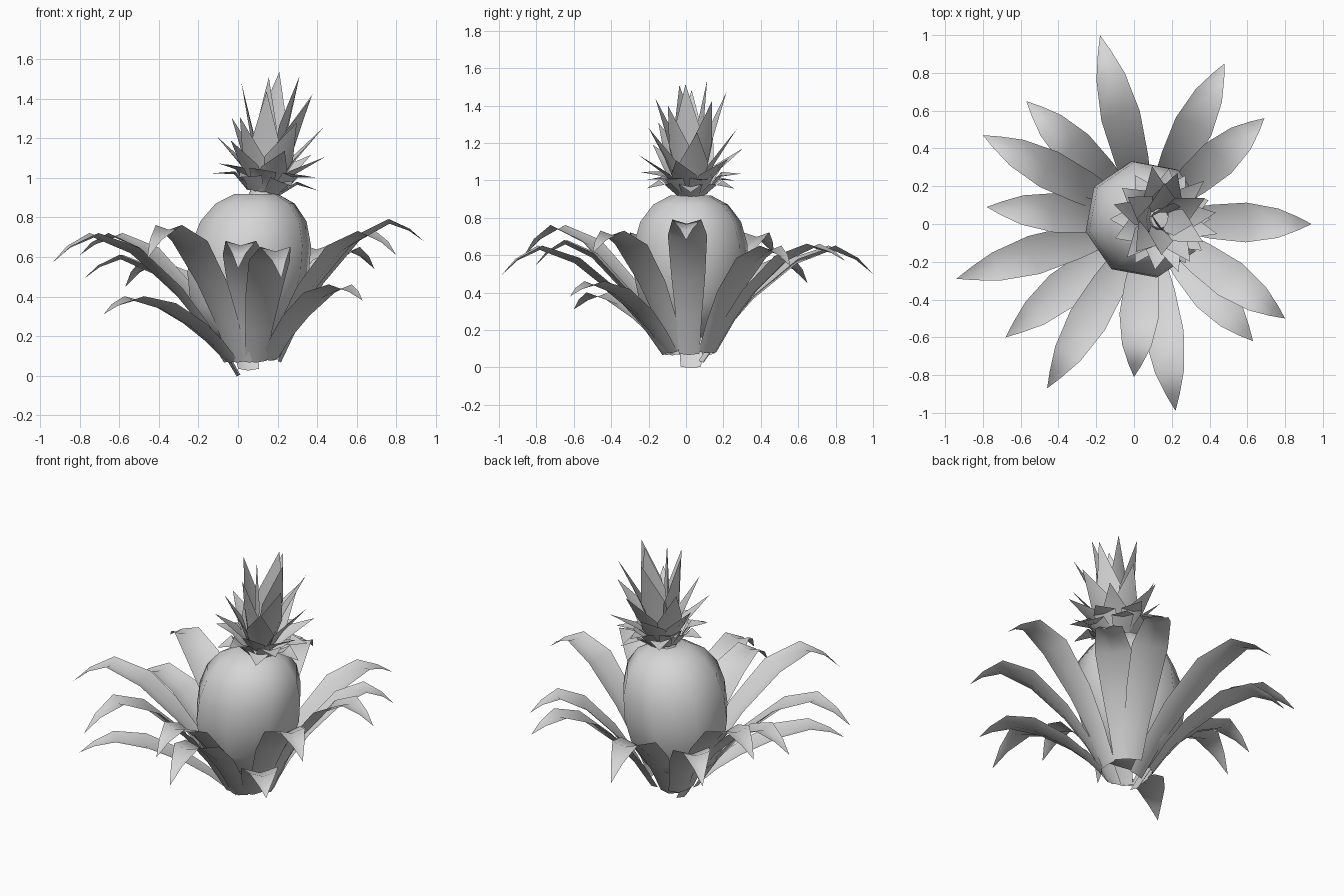
import bpy, bmesh, math
from mathutils import Vector, Matrix

cube = bpy.data.objects.get("Cube")
if cube:
    bpy.data.objects.remove(cube)

SHADE = (0.67, 0.67, 0.67, 1)
grey = bpy.data.materials.new("plain grey")
grey.use_nodes = True
grey.diffuse_color = SHADE
grey.node_tree.nodes["Principled BSDF"].inputs["Base Color"].default_value = SHADE


def finish(name, bm, sharp=50):
    mesh = bpy.data.meshes.new(name)
    bm.to_mesh(mesh)
    bm.free()
    mesh.materials.append(grey)
    obj = bpy.data.objects.new(name, mesh)
    bpy.context.collection.objects.link(obj)
    bpy.ops.object.select_all(action='DESELECT')
    obj.select_set(True)
    bpy.context.view_layer.objects.active = obj
    bpy.ops.object.shade_smooth_by_angle(angle=math.radians(sharp))
    return obj


def blade(bm, path, widths, cup):
    """Channelled leaf along a path, ending in a point; edges lifted by cup * width."""
    out = path[-1] - path[0]
    side = Vector((-out.y, out.x, 0)).normalized()
    rows = []
    for i, (p, w) in enumerate(zip(path, widths)):
        tangent = path[i + 1] - path[max(i - 1, 0)]
        lift = tangent.cross(side).normalized() * cup * w
        rows.append([bm.verts.new(p + side * w * s / 2 + lift * (abs(s) - 0.5))
                     for s in (-1, 0, 1)])
    tip = bm.verts.new(path[-1])
    for a, b in zip(rows, rows[1:]):
        for k in (0, 1):
            bm.faces.new((a[k + 1], a[k], b[k], b[k + 1]))
    for k in (0, 1):
        bm.faces.new((rows[-1][k + 1], rows[-1][k], tip))


# Large arching leaves: tip x, tip y, tip z, crest height, base height
LEAVES = [
    (-0.18, 1.0, 0.50, 0.64, 0.03), (0.48, 0.85, 0.57, 0.65, 0.08),
    (0.69, 0.56, 0.54, 0.64, 0.08), (0.94, 0.0, 0.68, 0.78, 0.07),
    (0.80, -0.50, 0.61, 0.72, 0.09), (0.63, -0.62, 0.38, 0.45, 0.08),
    (0.22, -0.99, 0.49, 0.64, 0.07), (0.0, -0.81, 0.54, 0.67, 0.07),
    (-0.46, -0.87, 0.59, 0.75, 0.07), (-0.68, -0.60, 0.31, 0.39, 0.07),
    (-0.94, -0.29, 0.57, 0.71, 0.07), (-0.78, 0.09, 0.49, 0.60, 0.0),
    (-0.80, 0.47, 0.61, 0.71, 0.08), (-0.57, 0.65, 0.45, 0.57, 0.07),
]
centre = Vector((0.07, 0.02, 0))
for n, (x, y, z, crest, low) in enumerate(LEAVES):
    tip = Vector((x, y, 0))
    root = centre + (tip - centre).normalized() * (0.07 if low < 0.05 else 0.14)
    path = []
    for t, f in ((0, 0), (0.13, 0.29), (0.29, 0.57), (0.54, 0.88), (0.76, 1)):
        path.append(root.lerp(tip, t) + Vector((0, 0, low + (crest - low) * f)))
    path.append(root.lerp(tip, 0.9) + Vector((0, 0, crest + (z - crest) * 0.42)))
    path.append(Vector((x, y, z)))
    bm = bmesh.new()
    blade(bm, path, (0.11, 0.14, 0.18, 0.21, 0.155, 0.07), 0.15)
    finish(f"arching_leaf_{n + 1}", bm, 60)

# Fruit body: eight-sided, leaning slightly to the left
PROFILE = [(0.10, 0.16), (0.21, 0.23), (0.28, 0.35), (0.315, 0.52), (0.31, 0.66),
           (0.275, 0.78), (0.205, 0.87), (0.11, 0.92)]
bm = bmesh.new()
rings = []
for r, z in PROFILE:
    ring = []
    for k in range(8):
        a = math.radians(12 + 45 * k)
        ring.append(bm.verts.new((0.1 * z + r * math.cos(a), 0.025 + r * math.sin(a), z)))
    rings.append(ring)
for a, b in zip(rings, rings[1:]):
    for k in range(8):
        j = (k + 1) % 8
        bm.faces.new((a[k], a[j], b[j], b[k]))
bm.faces.new(rings[-1])
bm.faces.new(list(reversed(rings[0])))
finish("fruit_body", bm, 60)

# Crown: tiers of broad pointed blades on a leaning axis
# (count, root radius, root height, middle radius and height, tip radius and height, width)
TIERS = [
    (6, 0.08, 0.0, 0.16, 0.07, 0.27, 0.05, 0.13),
    (6, 0.08, 0.0, 0.16, 0.10, 0.27, 0.11, 0.14),
    (6, 0.06, 0.03, 0.14, 0.12, 0.29, 0.23, 0.14),
    (5, 0.06, 0.04, 0.12, 0.17, 0.25, 0.36, 0.16),
    (5, 0.05, 0.05, 0.10, 0.26, 0.20, 0.52, 0.15),
    (3, 0.03, 0.08, 0.06, 0.34, 0.09, 0.59, 0.15),
]
lean = Matrix.Translation((0.13, 0.025, 0.93)) @ Matrix.Rotation(0.16, 4, 'Y')
for n, (count, r0, z0, r1, z1, r2, z2, width) in enumerate(TIERS):
    bm = bmesh.new()
    for k in range(count):
        a = math.tau * (k + 0.37 * n) / count
        grow = 1 + 0.04 * math.sin(5 * k + 2 * n)
        path = [Vector((r * math.cos(a), r * math.sin(a), z * grow))
                for r, z in ((r0, z0), (r1, z1), (r2, z2))]
        blade(bm, path, (width * 0.7, width), 0.12)
    bm.transform(lean)
    finish(f"crown_tier_{n + 1}", bm, 40)

# Short core joining fruit and crown
bm = bmesh.new()
bmesh.ops.create_cone(bm, cap_ends=True, segments=8, radius1=0.08, radius2=0.05, depth=0.09,
                      matrix=lean)
finish("crown_core", bm)
